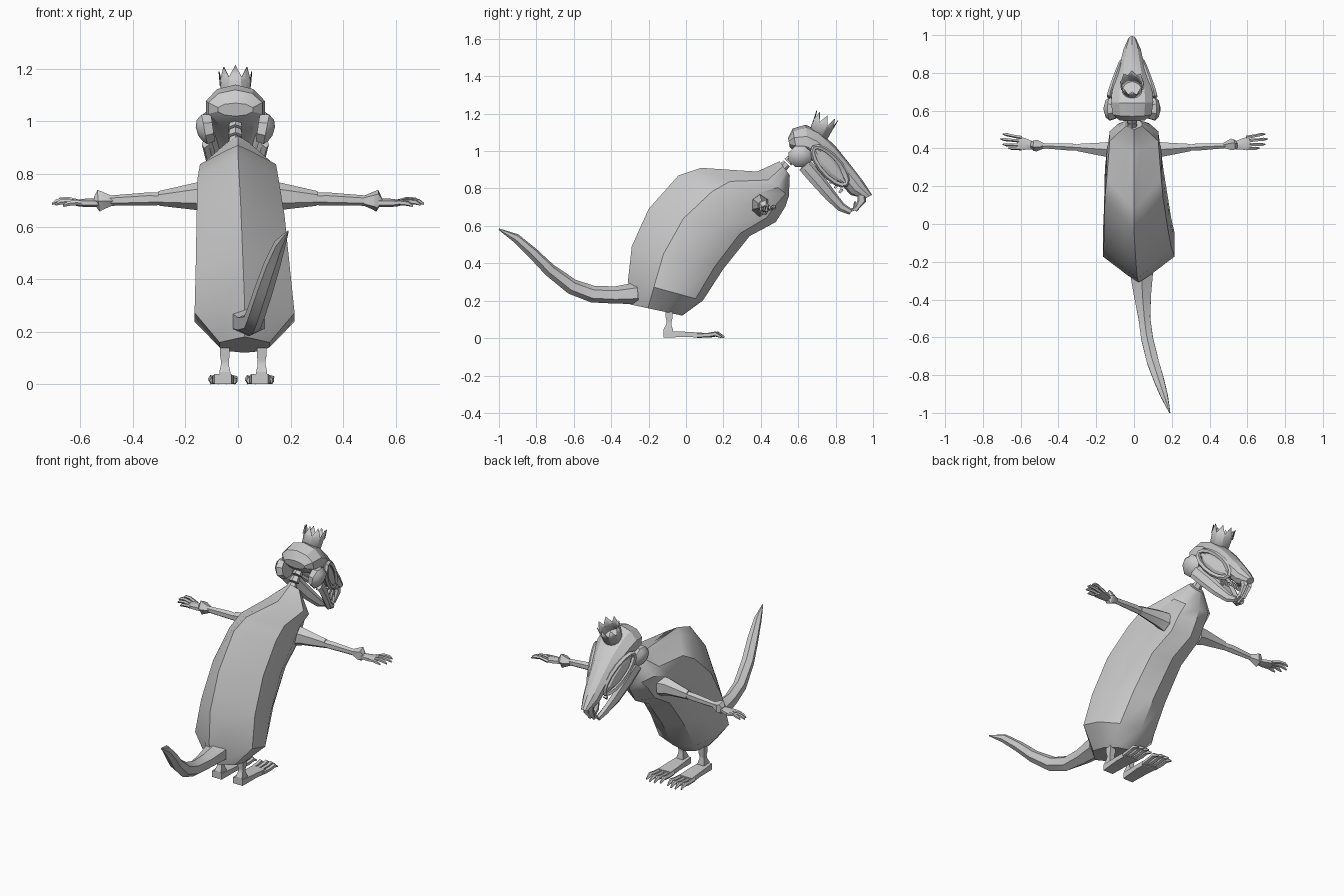
import bpy, bmesh, math
from mathutils import Vector as V


def finish(name, rings, angle=28, caps=True, loop=False):
    """Skin a list of vertex rings into one object."""
    bm = bmesh.new()
    vr = [[bm.verts.new(p) for p in r] for r in rings]
    n = len(rings[0])
    pairs = list(zip(vr, vr[1:])) + ([(vr[-1], vr[0])] if loop else [])
    for a, b in pairs:
        for i in range(n):
            j = (i + 1) % n
            bm.faces.new((a[i], a[j], b[j], b[i]))
    if caps and not loop:
        bm.faces.new(vr[0][::-1])
        bm.faces.new(vr[-1])
    bmesh.ops.recalc_face_normals(bm, faces=bm.faces[:])
    me = bpy.data.meshes.new(name)
    bm.to_mesh(me)
    bm.free()
    ob = bpy.data.objects.new(name, me)
    bpy.context.collection.objects.link(ob)
    bpy.ops.object.select_all(action='DESELECT')
    ob.select_set(True)
    bpy.context.view_layer.objects.active = ob
    bpy.ops.object.shade_smooth_by_angle(angle=math.radians(angle))
    return ob


def loft(name, sections, n=10, angle=28, ridge=1.0):
    """Sections: top y, top z, bottom y, bottom z, half width, centre x.
    ridge below 1 pinches the top of each section."""
    rings = []
    for ty, tz, by, bz, hw, cx in sections:
        top, bot = V((cx, ty, tz)), V((cx, by, bz))
        mid, half = (top + bot) / 2, (top - bot) / 2
        ring = []
        for i in range(n):
            t = 2 * math.pi * i / n
            w = hw * math.sin(t) * (ridge if math.cos(t) > .6 else 1)
            ring.append(mid + half * math.cos(t) + V((w, 0, 0)))
        rings.append(ring)
    return finish(name, rings, angle)


def tube(name, pts, n=6, angle=28, loop=False, up=(0, 0, 1)):
    """Points: x, y, z, side radius, up radius."""
    P = [V(p[:3]) for p in pts]
    rings = []
    for i, p in enumerate(pts):
        a = P[i - 1] if (i or loop) else P[0]
        b = P[(i + 1) % len(P)] if (loop or i < len(P) - 1) else P[i]
        t = (b - a).normalized()
        s = t.cross(V(up)).normalized()
        u = s.cross(t)
        rings.append([P[i] + s * p[3] * math.cos(q) + u * p[4] * math.sin(q)
                      for q in (2 * math.pi * (k + .5) / n for k in range(n))])
    return finish(name, rings, angle, loop=loop)


# Hunched robe body with a ridge along the back
loft("body", [
    (-.30, .19, -.02, .13, .10, .025),
    (-.31, .32, .09, .21, .20, .025),
    (-.29, .50, .20, .38, .188, .018),
    (-.20, .70, .34, .555, .176, .01),
    (-.04, .88, .48, .63, .162, 0),
    (.08, .92, .53, .71, .152, 0),
    (.38, .90, .55, .77, .135, 0),
    (.50, .955, .555, .88, .045, 0)], angle=35, ridge=.5)

# Curling tail
tube("tail", [
    (.04, -.26, .25, .07, .058), (.045, -.38, .24, .052, .046),
    (.055, -.50, .245, .036, .045), (.07, -.61, .285, .036, .042),
    (.10, -.73, .375, .036, .035), (.13, -.82, .465, .032, .03),
    (.16, -.91, .545, .022, .024), (.19, -1.0, .592, .003, .004)], n=6)

# Neck bones
for i in range(3):
    y, z = .515 + i * .03, .92 + i * .03
    tube("neck_bone", [(-.01, y, z, .03, .026), (-.01, y + .024, z + .024, .024, .022)], n=6)

# Skull, a touch left of centre
hx = -.01
loft("skull", [
    (.545, 1.08, .555, 1.03, .07, hx),
    (.57, 1.13, .595, .99, .108, hx),
    (.64, 1.15, .655, .97, .118, hx),
    (.71, 1.12, .685, .95, .112, hx),
    (.80, 1.035, .745, .91, .086, hx),
    (.90, .91, .83, .83, .060, hx),
    (.95, .845, .88, .775, .048, hx),
    (.995, .775, .955, .755, .022, hx)], n=10)

for s in (-1, 1):
    # Rounded bulb behind the jaw joint
    tube("ear_bulb", [
        (hx + s * .085, .61, .985, .055, .055), (hx + s * .118, .61, .98, .066, .062),
        (hx + s * .136, .61, .975, .048, .045), (hx + s * .146, .61, .972, .018, .018)],
        n=8, angle=40)
    # Cheek bone ring round the eye socket
    ring = []
    for k in range(14):
        q = 2 * math.pi * k / 14
        l, w = -.13 * math.cos(q), .05 * math.sin(q)
        ring.append((hx + s * (.086 - .26 * l - .2 * w), .77 + .66 * l + .75 * w,
                     .93 - .75 * l + .66 * w, .014, .014))
    tube("eye_socket_rim", ring, n=5, loop=True, up=(1, 0, 0))
    # Recessed eye surface
    tube("eye_plate", [
        (hx + s * .108, .69, 1.02, .008, .008), (hx + s * .092, .735, .97, .014, .045),
        (hx + s * .074, .79, .907, .014, .045), (hx + s * .055, .85, .84, .008, .008)], n=6)
    # Lower jaw half
    tube("lower_jaw", [
        (hx + s * .11, .635, .935, .016, .04), (hx + s * .09, .70, .86, .016, .04),
        (hx + s * .06, .77, .775, .017, .034), (hx + s * .03, .83, .71, .018, .025),
        (hx + s * .02, .88, .685, .014, .016)], n=6)
    # Front teeth, cheek teeth
    tube("upper_tooth", [
        (hx + s * .016, .935, .80, .014, .026), (hx + s * .015, .94, .745, .013, .024),
        (hx + s * .012, .905, .69, .008, .008)], n=5, up=(0, 1, 0))
    tube("lower_tooth", [
        (hx + s * .014, .86, .685, .012, .014), (hx + s * .012, .90, .70, .010, .012),
        (hx + s * .011, .905, .74, .006, .006)], n=5, up=(1, 0, 0))
    for y, z in ((.785, .855), (.81, .83), (.835, .805)):
        tube("cheek_tooth", [(hx + s * .038, y, z, .012, .014),
                             (hx + s * .036, y - .015, z - .018, .008, .01)],
             n=4, up=(1, 0, 0))

# Spiked crown, tilted forward
axis = V((0, .42, .908))
fwd = V((0, .908, -.42))
base = V((-.01, .705, 1.09))


def crown_ring(radius, low, high):
    out = []
    for k in range(16):
        a = 2 * math.pi * k / 16
        out.append(base + axis * (high if k % 2 == 0 else low)
                   + V((radius * math.sin(a), 0, 0)) + fwd * radius * math.cos(a))
    return out


crown = finish("crown", [crown_ring(.052, -.01, -.01), crown_ring(.058, .065, .065),
                         crown_ring(.064, .07, .12)], angle=20, caps=False)
mod = crown.modifiers.new("thickness", 'SOLIDIFY')
mod.thickness = .004

for s in (-1, 1):
    # Sleeve and forearm
    tube("sleeve", [(s * .11, .395, .72, .05, .062), (s * .16, .395, .725, .042, .052),
                    (s * .30, .405, .717, .022, .028)], n=6)
    tube("forearm", [(s * .25, .40, .715, .016, .022), (s * .34, .408, .715, .022, .025),
                     (s * .50, .415, .708, .014, .019)], n=6)
    # Flared cuff
    tube("cuff", [(s * .475, .415, .708, .015, .018), (s * .515, .418, .708, .034, .036),
                  (s * .53, .418, .708, .03, .044), (s * .545, .42, .705, .02, .016)], n=5)
    # Palm and clawed fingers
    tube("palm", [(s * .53, .415, .70, .022, .016), (s * .58, .423, .70, .036, .016),
                  (s * .615, .432, .70, .036, .012)], n=6)
    for y0, y1, x1, z1 in ((.398, .402, .665, .692), (.418, .422, .695, .697),
                           (.44, .45, .707, .70), (.458, .476, .695, .705)):
        tube("finger", [(s * .595, y0, .70, .010, .010),
                        (s * (x1 - .05), (y0 + y1) / 2, z1 + .009, .0085, .010),
                        (s * (x1 - .02), y1 - .002, z1 + .006, .009, .010),
                        (s * x1, y1, z1 - .004, .003, .004)], n=5)

    # Lower leg
    fx = .02 + s * .07
    tube("leg", [(fx, -.09, .22, .026, .026), (fx, -.09, .12, .026, .026),
                 (fx, -.09, .10, .021, .019), (fx, -.092, .08, .022, .02),
                 (fx, -.095, .055, .03, .036), (fx, -.095, .014, .03, .036)],
         n=4, up=(0, 1, 0))
    # Long foot bones and toes
    ft = fx - .007
    tube("foot_sole", [(ft, -.12, .03, .045, .026), (ft, .0, .03, .056, .019),
                       (ft, .085, .025, .06, .019)], n=4)
    for k in range(4):
        o = (k - 1.5) * .029
        tip = .212 - .014 * abs(k - 1.5)
        tube("toe", [(ft + o * .9, .06, .024, .012, .014),
                     (ft + o, tip - .07, .026, .013, .013),
                     (ft + o * 1.02, tip - .035, .032, .013, .014),
                     (ft + o * 1.04, tip, .014, .004, .005)], n=5)

# Rest the soles on the ground
bpy.context.view_layer.update()
obs = [o for o in bpy.data.objects if o.type == 'MESH']
low = min(v.co.z for o in obs for v in o.data.vertices)
for o in obs:
    o.location.z -= low
